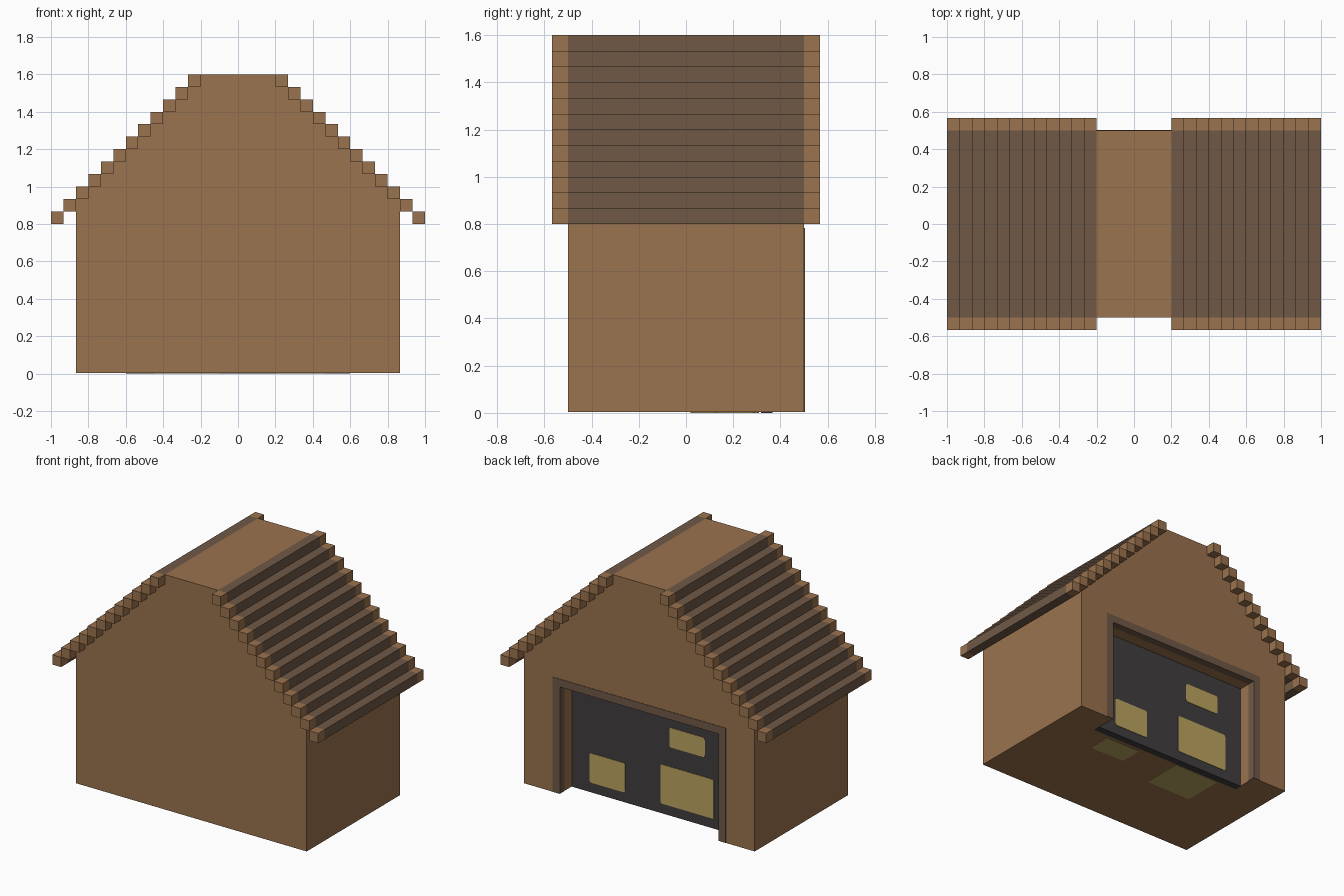
import bpy, bmesh, math
from mathutils import Matrix, Vector

old = bpy.data.objects.get("Cube")
if old:
    bpy.data.objects.remove(old, do_unlink=True)

U = 1 / 15            # building module
HALF_Y = 0.5          # half depth of the house body
BASE = 0.003          # underside of the body, leaving room for floor plates
OPEN_X, OPEN_TOP, RECESS_Y = 9 * U, 11 * U, HALF_Y - 2 * U


def material(name, rgb):
    """Flat colour from 0-255 sRGB."""
    lin = [((c / 255 + 0.055) / 1.055) ** 2.4 for c in rgb] + [1]
    m = bpy.data.materials.new(name)
    m.use_nodes = True
    m.diffuse_color = lin
    m.node_tree.nodes["Principled BSDF"].inputs["Base Color"].default_value = lin
    return m


WOOD = material("warm_wood", (155, 115, 78))
ROOF = material("weathered_brown", (112, 89, 70))
DARK = material("charcoal", (65, 61, 62))
GLOW = material("dull_yellow", (188, 165, 96))


def finish(name, bm, *mats):
    bmesh.ops.recalc_face_normals(bm, faces=bm.faces)
    mesh = bpy.data.meshes.new(name)
    bm.to_mesh(mesh)
    bm.free()
    for m in mats:
        mesh.materials.append(m)
    ob = bpy.data.objects.new(name, mesh)
    bpy.context.collection.objects.link(ob)
    return ob


def add_box(bm, lo, hi):
    lo, hi = Vector(lo), Vector(hi)
    mat = Matrix.Translation((lo + hi) / 2) @ Matrix.Diagonal((*(hi - lo), 1))
    bmesh.ops.create_cube(bm, size=1, matrix=mat)


def box(name, lo, hi, mat):
    bm = bmesh.new()
    add_box(bm, lo, hi)
    return finish(name, bm, mat)


def extrude_outline(bm, points, offset):
    face = bm.faces.new([bm.verts.new(p) for p in points])
    geom = bmesh.ops.extrude_face_region(bm, geom=[face])["geom"]
    verts = [v for v in geom if isinstance(v, bmesh.types.BMVert)]
    bmesh.ops.translate(bm, vec=offset, verts=verts)


def rounded_plate(name, a0, a1, b0, b1, place, offset, mat, r=0.015):
    """Thin rounded rectangle; place maps plane coordinates into space."""
    pts = []
    corners = ((a1 - r, b1 - r), (a0 + r, b1 - r), (a0 + r, b0 + r), (a1 - r, b0 + r))
    for k, (ca, cb) in enumerate(corners):
        for s in range(4):
            t = math.radians(90 * k + 30 * s)
            pts.append(place(ca + r * math.cos(t), cb + r * math.sin(t)))
    bm = bmesh.new()
    extrude_outline(bm, pts, offset)
    return finish(name, bm, mat)


# House body: gabled outline pulled through the depth
half = [(13 * U, BASE), (13 * U, 14 * U), (3 * U, 24 * U)]
outline = half + [(-x, z) for x, z in reversed(half)]
bm = bmesh.new()
extrude_outline(bm, [(x, -HALF_Y, z) for x, z in outline], (0, 2 * HALF_Y, 0))
body = finish("house_body", bm, WOOD, DARK)

# Rear doorway recess cut from the body
cutter = box("recess_cutter", (-OPEN_X, RECESS_Y, -0.2), (OPEN_X, 0.7, OPEN_TOP), WOOD)
cutter.hide_render = True
cut = body.modifiers.new("recess", "BOOLEAN")
cut.operation, cut.solver, cut.object = "DIFFERENCE", "EXACT", cutter
bpy.context.view_layer.objects.active = body
bpy.ops.object.modifier_apply(modifier=cut.name)
bpy.data.objects.remove(cutter, do_unlink=True)
for f in body.data.polygons:
    f.material_index = int(f.normal.y > 0.9 and f.center.y < HALF_Y - 0.05)

# Door frame: a border that wraps a little way into the recess
W, LIP = 0.05, 0.003
for side, s in (("left", 1), ("right", -1)):
    xs = sorted((s * (OPEN_X - LIP), s * (OPEN_X + W)))
    box(side + "_door_post", (xs[0], HALF_Y - W, BASE + 0.001),
        (xs[1], HALF_Y + LIP, OPEN_TOP), ROOF)
box("door_lintel", (-OPEN_X - W, HALF_Y - W, OPEN_TOP - LIP),
    (OPEN_X + W, HALF_Y + LIP, OPEN_TOP + W), ROOF)

# Lit panels on the recess wall
for name, x0, x1, z0, z1 in (("left_panel", 3 * U, 7 * U, U, 4 * U),
                             ("right_panel", -7 * U, -U, U, 5 * U),
                             ("upper_panel", -6 * U, -2 * U, 7 * U, 9 * U)):
    rounded_plate(name, x0, x1, z0, z1, lambda a, b: (a, RECESS_Y, b), (0, 0.003, 0), GLOW)

# Plates on the underside: dark sill and two lit patches
box("sill_underside", (-OPEN_X, RECESS_Y - W, 0), (OPEN_X, RECESS_Y, BASE + 0.001), DARK)
for name, x0, x1, y0, y1 in (("left_floor_patch", 0.2, 0.47, 0.125, 0.29),
                             ("right_floor_patch", -0.45, -0.1, 0.02, 0.31)):
    rounded_plate(name, x0, x1, y0, y1, lambda a, b: (a, b, 0), (0, 0, BASE + 0.001), GLOW)

# Roof: stepped beams with bare wooden ends
for side, s in (("left", 1), ("right", -1)):
    bm = bmesh.new()
    for i in range(12):
        xs = sorted((s * (1 - i * U), s * (1 - (i + 1) * U)))
        z = (12 + i) * U
        add_box(bm, (xs[0], -HALF_Y - U, z), (xs[1], HALF_Y + U, z + U))
    for y in (-HALF_Y, HALF_Y):
        geom = bm.verts[:] + bm.edges[:] + bm.faces[:]
        bmesh.ops.bisect_plane(bm, geom=geom, plane_co=(0, y, 0), plane_no=(0, 1, 0))
    for f in bm.faces:
        f.material_index = int(abs(f.calc_center_median().y) > HALF_Y)
    finish(side + "_roof_beams", bm, ROOF, WOOD)
